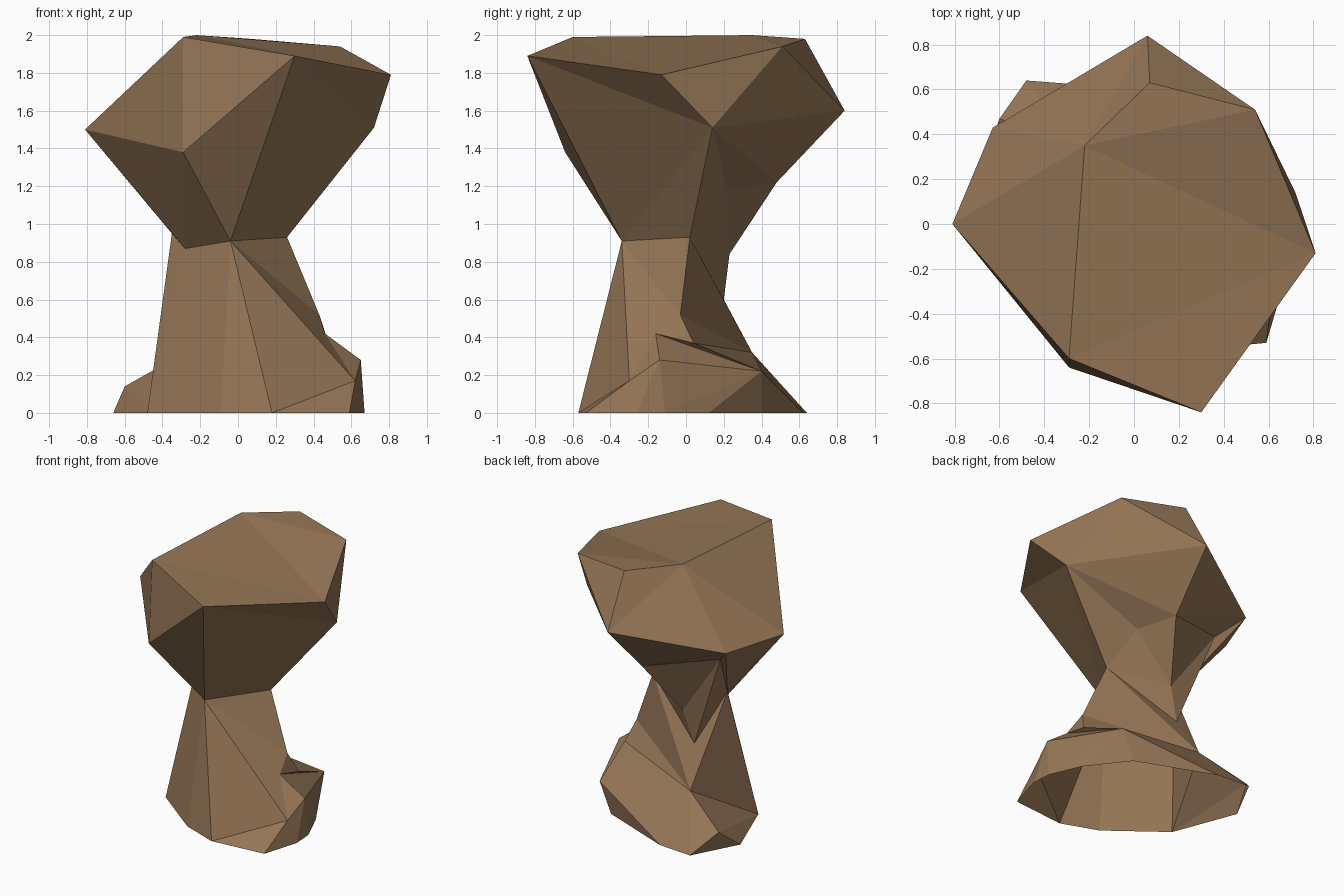
import bpy, bmesh

if "Cube" in bpy.data.objects:
    bpy.data.objects.remove(bpy.data.objects["Cube"])

# Single warm brown stone colour
stone = bpy.data.materials.new("brown_stone")
stone.diffuse_color = (0.30, 0.18, 0.093, 1)
stone.use_nodes = True
stone.node_tree.nodes["Principled BSDF"].inputs["Base Color"].default_value = stone.diffuse_color

bm = bmesh.new()
corner = {}


def place(names, points):
    """Add one loop of rock corners, each known by a letter."""
    for name, p in zip(names, points):
        corner[name] = bm.verts.new(p if len(p) == 3 else (*p, 0))


def fan(hub, rim):
    """Flat facets radiating from one corner to a run of neighbours."""
    for a, b in zip(rim, rim[1:]):
        bm.faces.new((corner[hub], corner[a], corner[b]))


# Footprint on the ground, counter-clockwise from the front left
place("abcdefghijk", [
    (-.48, -.17), (-.09, -.47), (.18, -.57), (.59, -.53), (.67, -.26), (.66, -.11),
    (.56, .12), (.34, .40), (-.22, .62), (-.48, .64), (-.66, .30)])
# Ledge of the base
place("lmnopqrs", [
    (.62, -.30, .17), (.65, -.14, .28), (.46, -.16, .42), (.48, .04, .37),
    (.43, -.03, .52), (.435, .40, .22), (-.28, .35, .32), (-.60, .47, .14)])
# Narrow waist
place("tuvwxy", [
    (-.28, -.10, .87), (-.04, -.34, .91), (.26, .02, .93),
    (-.135, .23, .84), (-.21, .20, .60), (-.35, .01, .95)])
# Crown of the head
place("ABCDEF", [
    (-.29, -.60, 1.99), (.30, -.84, 1.89), (.81, -.13, 1.79),
    (.54, .51, 1.94), (.07, .63, 1.98), (-.22, .35, 2.0)])
# Widest part and underside of the head
place("GHIJKLMN", [
    (.06, .84, 1.60), (.72, .14, 1.51), (-.81, 0, 1.50), (-.29, -.64, 1.38),
    (-.63, .43, 1.47), (.03, .48, 1.22), (.155, .22, 1.18), (-.48, .28, 1.33)])

# Base and waist facets (the underside stays open)
for hub, rim in ("u", "tabclnpv"), ("l", "cdemn"), ("q", "mfghironm"), ("m", "ef"), \
        ("r", "ijsayxvpo"), ("s", "jka"), ("y", "ta"), ("p", "no"), ("x", "yNwv"):
    fan(hub, rim)
# Head facets
for hub, rim in ("M", "vHLwv"), ("N", "wLKy"), ("H", "vuBCDGL"), ("J", "ButIAB"), \
        ("I", "tyKFA"), ("G", "DEFKL"), ("F", "EDCA"), ("A", "BC"):
    fan(hub, rim)

bmesh.ops.recalc_face_normals(bm, faces=bm.faces)
# Make sure the crown faces upwards
bm.faces.ensure_lookup_table()
if bm.faces[-1].normal.z < 0:
    bmesh.ops.reverse_faces(bm, faces=bm.faces)

mesh = bpy.data.meshes.new("rock_pillar")
bm.to_mesh(mesh)
bm.free()
mesh.materials.append(stone)
bpy.context.collection.objects.link(bpy.data.objects.new("rock_pillar", mesh))
